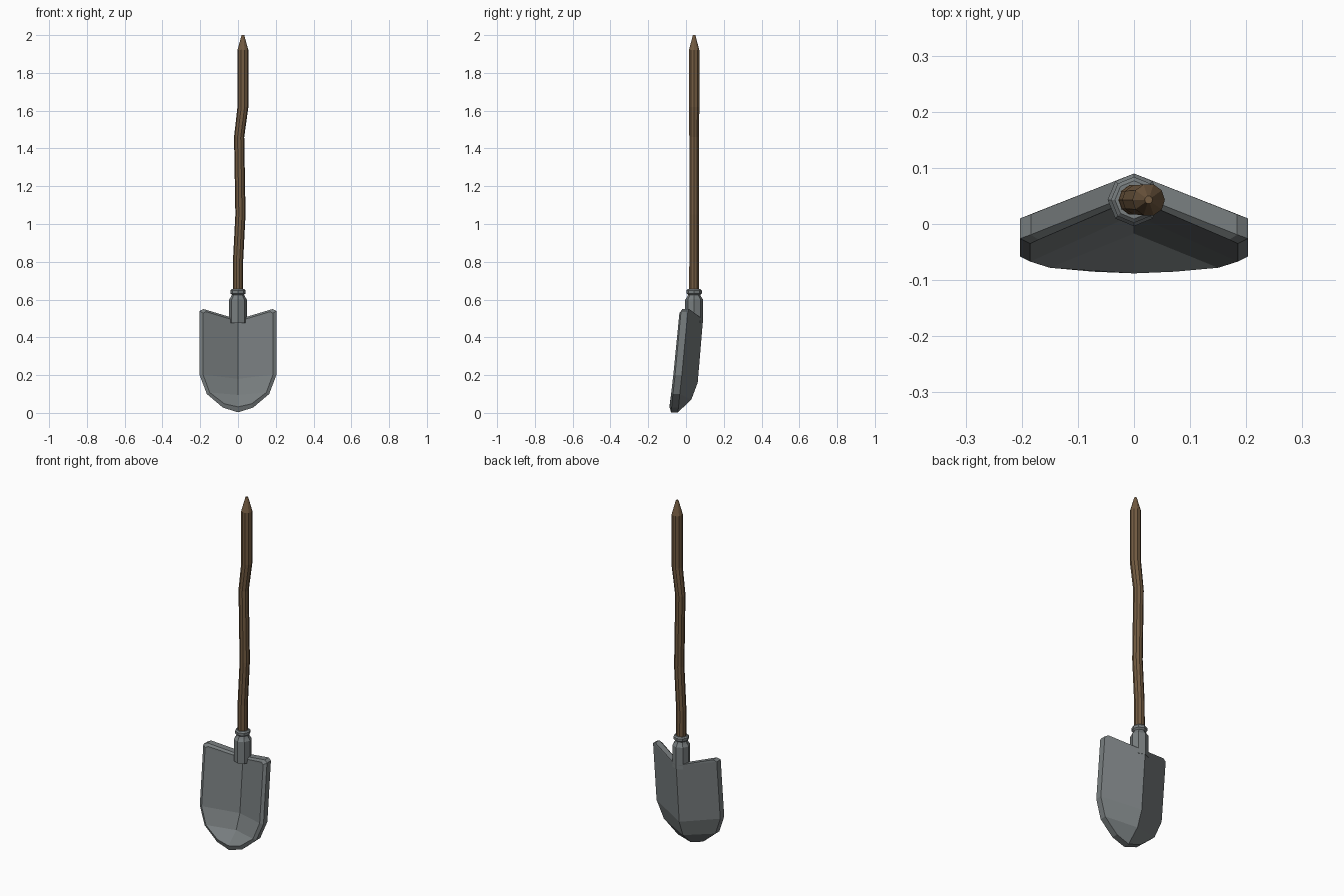
import bpy, math

if "Cube" in bpy.data.objects:
    bpy.data.objects.remove(bpy.data.objects["Cube"])

def material(name, rgb):
    m = bpy.data.materials.new(name)
    m.diffuse_color = (*rgb, 1)
    m.use_nodes = True
    m.node_tree.nodes["Principled BSDF"].inputs["Base Color"].default_value = m.diffuse_color
    return m

metal = material("grey_metal", (0.19, 0.21, 0.215))
wood = material("brown_wood", (0.17, 0.104, 0.053))

def make(name, verts, faces, mat):
    me = bpy.data.meshes.new(name)
    me.from_pydata(verts, [], faces)
    me.materials.append(mat)
    ob = bpy.data.objects.new(name, me)
    bpy.context.collection.objects.link(ob)
    bpy.context.view_layer.objects.active = ob
    ob.select_set(True)
    bpy.ops.object.mode_set(mode='EDIT')
    bpy.ops.mesh.select_all(action='SELECT')
    bpy.ops.mesh.normals_make_consistent(inside=False)
    bpy.ops.object.mode_set(mode='OBJECT')
    ob.select_set(False)
    return ob

def rod(name, rings, sides, mat, y=0.043):
    """Capped tube through rings of (x, z, radius)."""
    verts, faces = [], []
    for x, z, r in rings:
        for k in range(sides):
            a = 2 * math.pi * k / sides
            verts.append((x + r * math.cos(a), y + r * math.sin(a), z))
    for i in range(len(rings) - 1):
        for k in range(sides):
            n = (k + 1) % sides
            faces.append((i*sides + k, i*sides + n, (i+1)*sides + n, (i+1)*sides + k))
    faces.append(tuple(range(sides)))
    faces.append(tuple(range((len(rings) - 1) * sides, len(rings) * sides)))
    return make(name, verts, faces, mat)

# Blade half: outline from top middle round to the bottom tip (x, back y, z)
outline = [(0, 0.09, 0.495), (0.184, 0.017, 0.55), (0.203, 0.010, 0.54),
           (0.203, -0.022, 0.2), (0.165, -0.033, 0.1), (0.08, -0.04, 0.028), (0, -0.043, 0.003)]
inset = [(0, 0.485), (0.17, 0.536), (0.185, 0.528), (0.185, 0.203),
         (0.15, 0.108), (0.072, 0.048), (0, 0.032)]
n = len(outline)
verts = list(outline)                                            # back edge
verts += [(x, y - 0.036, z) for x, y, z in outline]              # front outer edge
verts += [(x, o[1] - 0.045, z) for (x, z), o in zip(inset, outline)]  # front bevel
verts += [(0, 0.062, 0.16), (0, 0.028, 0.07)]                    # back ridge
verts += [(0, 0.017, 0.18), (0, -0.017, 0.095)]                  # front valley
faces = []
for i in range(n - 1):
    for a in (0, n):
        faces.append((a + i, a + i + 1, a + n + i + 1, a + n + i))
for a, m in ((0, 3 * n), (2 * n, 3 * n + 2)):                    # back and front skins
    faces += [(a, a + 1, a + 2), (a, a + 2, a + 3, m),
              (m, a + 3, a + 4, m + 1), (m + 1, a + 4, a + 5, a + 6)]
# mirror the half and weld along the middle
count = len(verts)
index = {}
for i, (x, y, z) in enumerate(verts[:count]):
    if x == 0:
        index[i] = i
    else:
        index[i] = len(verts)
        verts.append((-x, y, z))
faces += [tuple(index[i] for i in reversed(f)) for f in faces]
make("blade", verts, faces, metal)

# Socket with neck and collar ring
rod("socket", [(0, 0.475, 0.047), (0, 0.6, 0.047), (0, 0.613, 0.038), (0, 0.625, 0.032),
               (0, 0.633, 0.041), (0, 0.648, 0.041), (0, 0.655, 0.034)], 8, metal)

# Crooked wooden handle with tapered end
rod("handle", [(0, 0.6, 0.028), (0, 0.8, 0.027), (0.013, 1.05, 0.027), (0.006, 1.46, 0.027),
               (0.026, 1.62, 0.029), (0.026, 1.92, 0.029), (0.026, 2.0, 0.007)], 10, wood)
